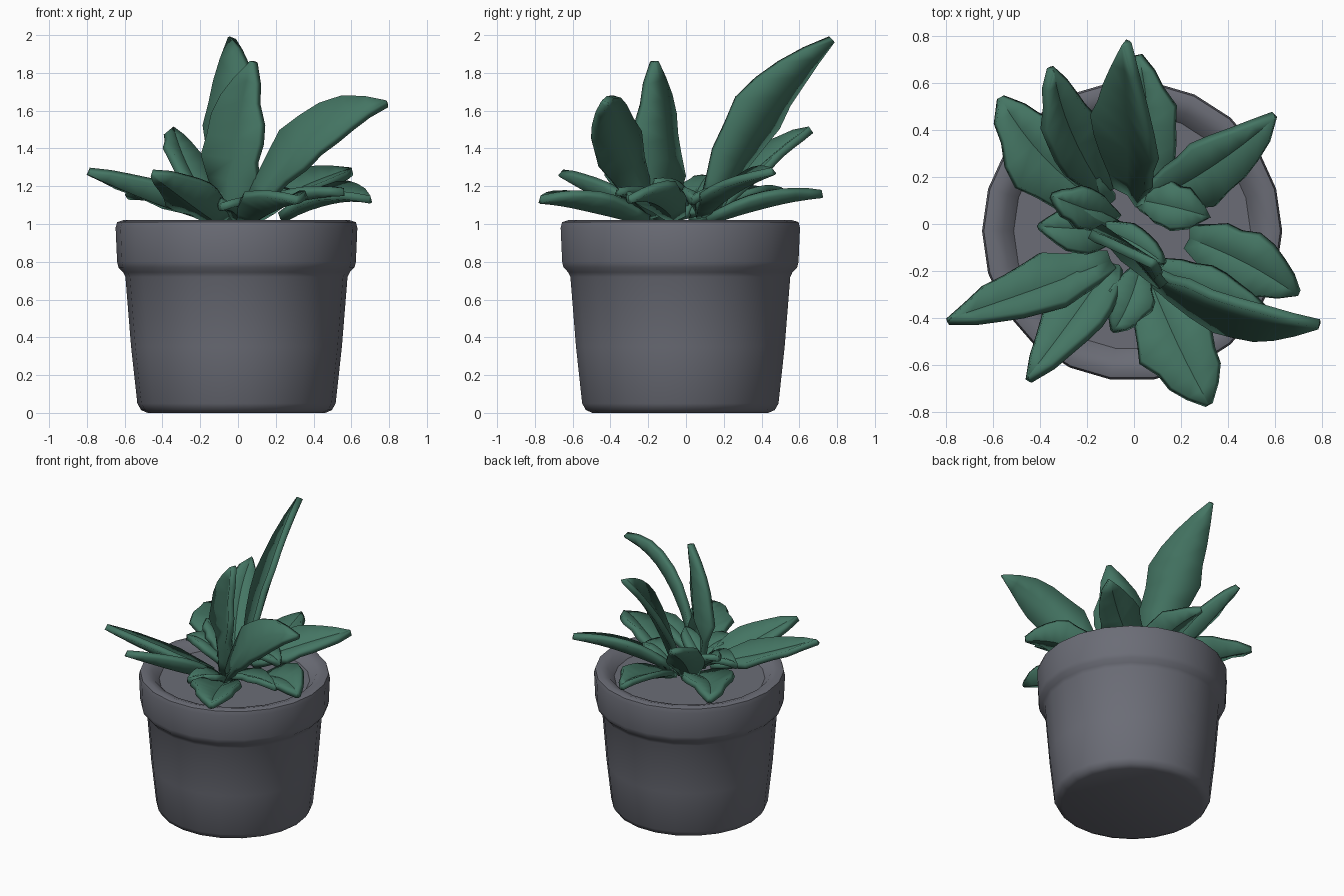
import bpy, bmesh, math, random
from mathutils import Vector

if "Cube" in bpy.data.objects:
    bpy.data.objects.remove(bpy.data.objects["Cube"])

random.seed(4)


def material(name, rgb):
    m = bpy.data.materials.new(name)
    m.diffuse_color = (*rgb, 1)
    m.use_nodes = True
    m.node_tree.nodes["Principled BSDF"].inputs["Base Color"].default_value = m.diffuse_color
    return m


GREY = material("pot grey", (0.147, 0.152, 0.182))
GREEN = material("leaf green", (0.058, 0.178, 0.125))


def add_object(name, bm, mat, angle):
    bmesh.ops.recalc_face_normals(bm, faces=bm.faces)
    me = bpy.data.meshes.new(name)
    bm.to_mesh(me)
    bm.free()
    me.materials.append(mat)
    ob = bpy.data.objects.new(name, me)
    bpy.context.collection.objects.link(ob)
    bpy.ops.object.select_all(action='DESELECT')
    ob.select_set(True)
    bpy.context.view_layer.objects.active = ob
    bpy.ops.object.shade_smooth_by_angle(angle=math.radians(angle))
    return ob


def lathe(name, profile, sides, centre, mat):
    """Closed solid of revolution; profile runs bottom to top, both ends capped."""
    bm = bmesh.new()
    rings = []
    for r, z in profile:
        rings.append([bm.verts.new((centre[0] + r * math.cos(2 * math.pi * i / sides),
                                    centre[1] + r * math.sin(2 * math.pi * i / sides), z))
                      for i in range(sides)])
    for a, b in zip(rings, rings[1:]):
        for i in range(sides):
            j = (i + 1) % sides
            bm.faces.new((a[i], a[j], b[j], b[i]))
    bm.faces.new(rings[0][::-1])
    bm.faces.new(rings[-1])
    return add_object(name, bm, mat, 40)


# Pot with thick rim; the last ring closes as the soil surface
lathe("pot", [(0.47, 0.0), (0.505, 0.015), (0.525, 0.05), (0.558, 0.35), (0.588, 0.72),
              (0.60, 0.745), (0.625, 0.77), (0.632, 0.80), (0.64, 0.98), (0.632, 1.01),
              (0.60, 1.02), (0.55, 1.005), (0.505, 0.955)], 22, (-0.008, -0.03), GREY)

PROFILE = [0.4, 0.6, 0.84, 0.99, 1.0, 0.88, 0.68, 0.42, 0.06]


def leaf(name, base, mid, tip, width, across=None, cup=0.2):
    """Blade along a curve through base, mid, tip; 'across' is the width direction."""
    base, mid, tip = Vector(base), Vector(mid), Vector(tip)
    ctrl = 2 * mid - (base + tip) / 2
    if across is None:
        across = (tip - base).cross(Vector((0, 0, 1)))
    across = Vector(across)
    bm = bmesh.new()
    rows = []
    n = len(PROFILE) - 1
    for k, p in enumerate(PROFILE):
        t = k / n
        c = base * (1 - t) ** 2 + ctrl * 2 * t * (1 - t) + tip * t * t
        d = ((ctrl - base) * (1 - t) + (tip - ctrl) * t).normalized()
        w = (across - d * across.dot(d)).normalized()
        up = w.cross(d)
        if up.z < 0:
            up.negate()
        row = []
        for s in (-1, 0, 1):
            jag = random.uniform(0.86, 1.1) if s and 0 < k < n else 1
            lift = up * width * p * cup * (abs(s) - 0.5)
            row.append(bm.verts.new(c + w * s * p * jag * width / 2 + lift))
        rows.append(row)
    for a, b in zip(rows, rows[1:]):
        for i in range(2):
            bm.faces.new((a[i], a[i + 1], b[i + 1], b[i]))
    ob = add_object(name, bm, GREEN, 35)
    mod = ob.modifiers.new("thickness", 'SOLIDIFY')
    mod.thickness = 0.042
    mod.offset = 0
    return ob


# Tall upright leaves
leaf("tall_back_leaf", (-0.02, 0.13, 1.08), (-0.03, 0.39, 1.58), (-0.035, 0.77, 1.98),
     0.35, (-0.72, 0.55, -0.45), 0.13)
leaf("tall_centre_leaf", (-0.04, -0.11, 1.02), (-0.01, -0.14, 1.45), (0.08, -0.17, 1.86),
     0.36, (0.8, -0.58, 0), 0.13)
leaf("tall_right_leaf", (0.06, -0.2, 1.05), (0.39, -0.37, 1.47), (0.79, -0.43, 1.64),
     0.29, (-0.23, 0.55, 0.74), 0.13)

# Broad outer leaves spreading over the rim
leaf("back_right_leaf", (0.06, 0.1, 1.06), (0.33, 0.24, 1.2), (0.6, 0.46, 1.28),
     0.28, (-0.6, 0.75, 0.35))
leaf("back_left_leaf", (-0.13, 0.14, 1.05), (-0.27, 0.4, 1.32), (-0.35, 0.66, 1.5),
     0.24, (0.85, 0.4, -0.25))
leaf("left_rear_leaf", (-0.12, 0.07, 1.03), (-0.38, 0.28, 1.15), (-0.57, 0.54, 1.15), 0.32)
leaf("low_back_leaf", (0.04, 0.12, 1.02), (0.06, 0.42, 1.13), (0.02, 0.72, 1.16), 0.25)
leaf("left_leaf", (-0.1, -0.16, 1.03), (-0.43, -0.28, 1.15), (-0.79, -0.41, 1.28),
     0.25, (0.34, -0.94, 0.35))
leaf("front_left_leaf", (-0.1, -0.17, 1.02), (-0.25, -0.38, 1.14), (-0.45, -0.66, 1.27),
     0.27, (0.8, -0.57, 0.4))
leaf("front_leaf", (0.06, -0.22, 1.02), (0.19, -0.52, 1.12), (0.32, -0.77, 1.13), 0.33)
leaf("right_leaf", (0.24, -0.06, 1.04), (0.48, -0.17, 1.15), (0.7, -0.3, 1.13),
     0.27, (0.45, 0.85, 0.25))
leaf("low_right_leaf", (0.06, -0.18, 1.05), (0.3, -0.27, 1.15), (0.56, -0.36, 1.17), 0.17)

# Small inner leaves around the crown
leaf("small_front_leaf", (0.02, -0.2, 1.02), (-0.02, -0.33, 1.1), (-0.09, -0.46, 1.09), 0.19)
leaf("small_left_leaf", (-0.06, -0.03, 1.04), (-0.24, -0.02, 1.16), (-0.41, -0.01, 1.15), 0.19)
leaf("small_rear_left_leaf", (-0.08, 0.02, 1.05), (-0.22, 0.07, 1.19), (-0.35, 0.12, 1.24), 0.17)
leaf("small_right_leaf", (0.03, 0.1, 1.06), (0.18, 0.07, 1.16), (0.32, 0.03, 1.12), 0.19)
leaf("small_centre_leaf", (-0.14, -0.02, 1.08), (0.0, -0.08, 1.19), (0.13, -0.17, 1.22), 0.14)
